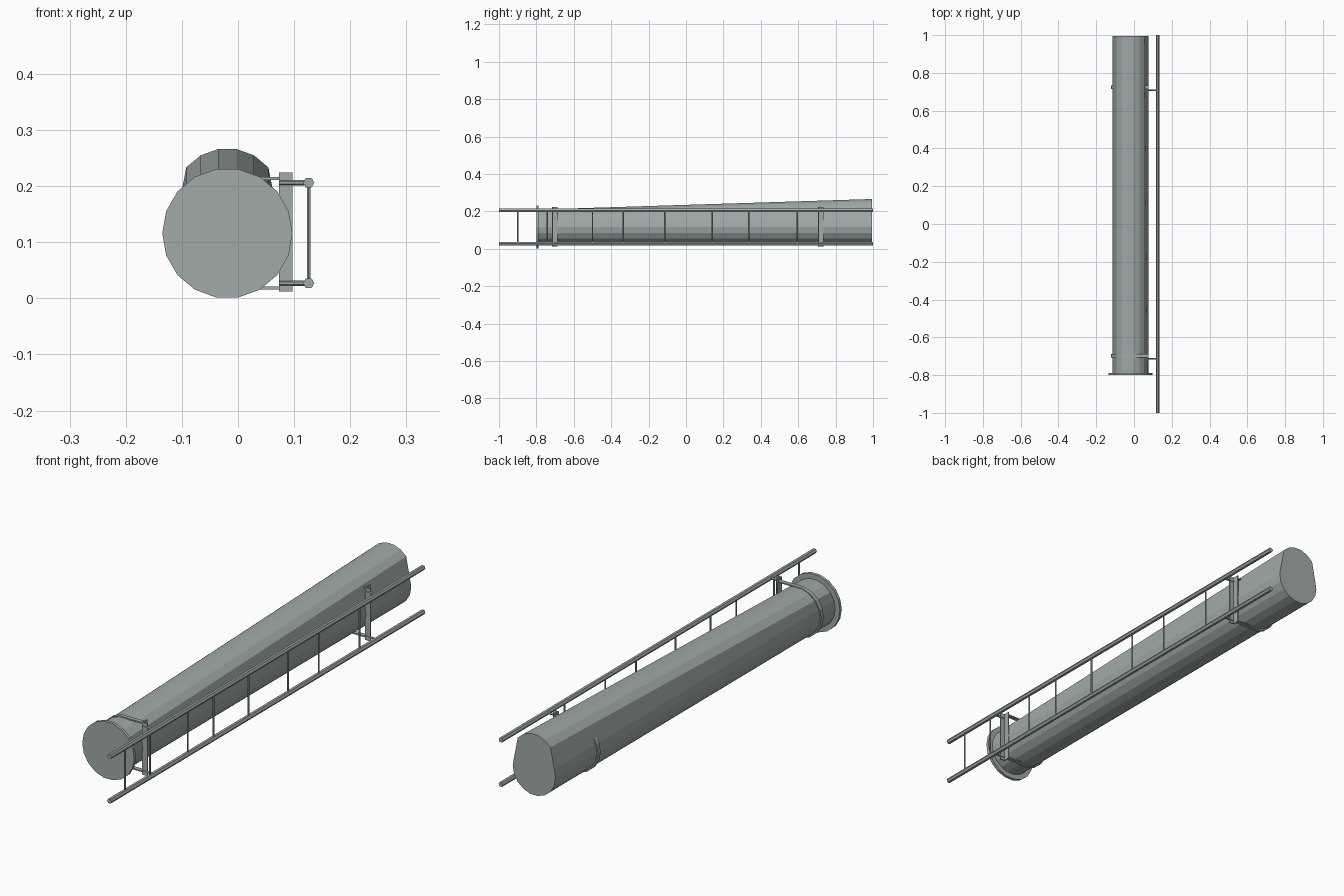
import bpy, bmesh, math
from mathutils import Vector, Matrix

if "Cube" in bpy.data.objects:
    bpy.data.objects.remove(bpy.data.objects["Cube"])

steel = bpy.data.materials.new("grey_green_steel")
steel.diffuse_color = (0.35, 0.405, 0.395, 1)
steel.use_nodes = True
steel.node_tree.nodes["Principled BSDF"].inputs["Base Color"].default_value = steel.diffuse_color

CX, CZ = -0.019, 0.116      # pipe axis
RAIL_X, RAIL_Z = 0.126, (0.206, 0.027)


def finish(name, bm):
    bmesh.ops.recalc_face_normals(bm, faces=bm.faces)
    me = bpy.data.meshes.new(name)
    bm.to_mesh(me)
    bm.free()
    me.materials.append(steel)
    ob = bpy.data.objects.new(name, me)
    bpy.context.collection.objects.link(ob)
    return ob


def rod(name, a, b, r, sides=6, turn=0.0):
    """Prism between two points."""
    a, b = Vector(a), Vector(b)
    d = b - a
    bm = bmesh.new()
    m = (Matrix.Translation((a + b) / 2) @ d.to_track_quat('Z', 'Y').to_matrix().to_4x4()
         @ Matrix.Rotation(turn, 4, 'Z'))
    bmesh.ops.create_cone(bm, cap_ends=True, segments=sides, radius1=r, radius2=r,
                          depth=d.length, matrix=m)
    return finish(name, bm)


def extrude_xz(name, outline, y0, y1):
    """Extrude a closed XZ outline along y."""
    bm = bmesh.new()
    f = bm.faces.new([bm.verts.new((x, y0, z)) for x, z in outline])
    res = bmesh.ops.extrude_face_region(bm, geom=[f])
    verts = [v for v in res["geom"] if isinstance(v, bmesh.types.BMVert)]
    bmesh.ops.translate(bm, verts=verts, vec=(0, y1 - y0, 0))
    return finish(name, bm)


def ring(r, start=0, stop=360):
    return [(CX + r * math.cos(math.radians(a)), CZ + r * math.sin(math.radians(a)))
            for a in range(start, stop, 20)]


def rect(x0, x1, z0, z1):
    return [(x0, z0), (x1, z0), (x1, z1), (x0, z1)]


# Pipe body, with its upper facets rising towards the back
body = extrude_xz("pipe_body", ring(0.0955), -0.79, 0.995)
for v in body.data.vertices:
    if v.co.y > 0 and v.co.z > CZ + 0.05:
        v.co.z += 0.056

# End flange
extrude_xz("end_flange", ring(0.116), -0.80, -0.788)

# Ladder rails and rungs
for z, n in zip(RAIL_Z, ("upper", "lower")):
    rod(n + "_rail", (RAIL_X, -1, z), (RAIL_X, 1, z), 0.010, 6, math.pi / 2)
for i, y in enumerate((-0.90, -0.742, -0.50, -0.335, -0.113, 0.14, 0.335, 0.595)):
    rod(f"rung_{i + 1}", (RAIL_X, y, RAIL_Z[1]), (RAIL_X, y, RAIL_Z[0]), 0.0035)

# Two brackets: strap round the pipe, angle post and stand-off arms
for n, y in (("front", -0.714), ("rear", 0.708)):
    outer, inner = ring(0.1015, 100, 261), ring(0.0965, 100, 261)
    tip = 0.076
    outline = ([(tip, outer[0][1])] + outer + [(tip, outer[-1][1]), (tip, inner[-1][1])]
               + inner[::-1] + [(tip, inner[0][1])])
    extrude_xz(n + "_strap", outline, y + 0.008, y + 0.025)
    extrude_xz(n + "_post_web", rect(0.073, 0.097, 0.012, 0.224), y - 0.002, y + 0.002)
    extrude_xz(n + "_post_flange", rect(0.073, 0.077, 0.012, 0.224), y + 0.002, y + 0.027)
    for z, m in zip(RAIL_Z, ("upper", "lower")):
        rod(f"{n}_{m}_arm", (0.074, y, z), (RAIL_X, y, z), 0.005)
